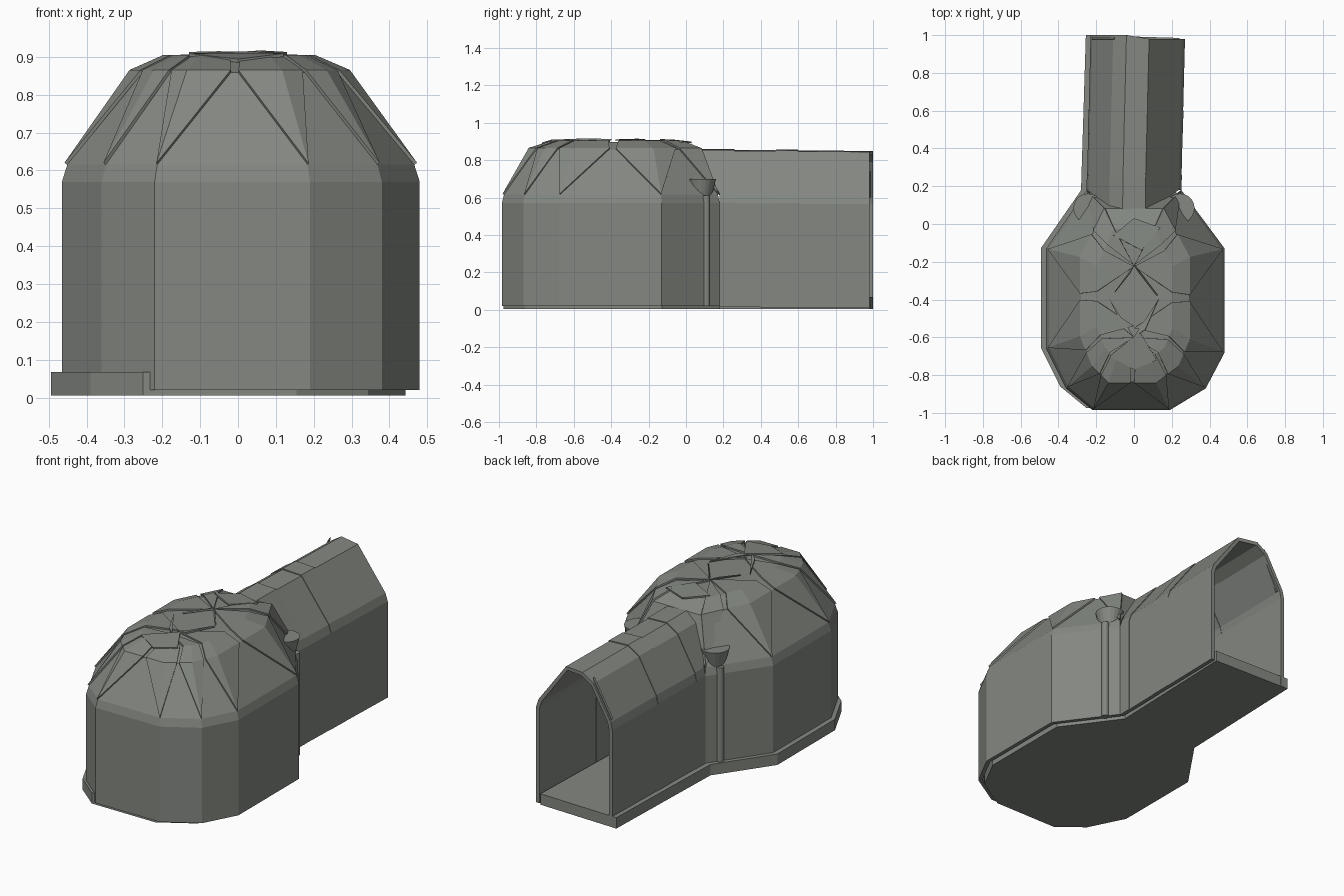
import bpy, bmesh
from mathutils import Vector

if "Cube" in bpy.data.objects:
    bpy.data.objects.remove(bpy.data.objects["Cube"])

grey = bpy.data.materials.new("grey_green_stone")
grey.diffuse_color = (0.23, 0.245, 0.22, 1)
grey.use_nodes = True
grey.node_tree.nodes["Principled BSDF"].inputs["Base Color"].default_value = grey.diffuse_color


def finish(name, bm):
    me = bpy.data.meshes.new(name)
    bm.to_mesh(me)
    bm.free()
    me.materials.append(grey)
    ob = bpy.data.objects.new(name, me)
    bpy.context.collection.objects.link(ob)
    return ob


def make(name, verts, faces, ref=None, thick=0, offset=-1):
    """Mesh from points; faces are turned away from ref, then given thickness."""
    bm = bmesh.new()
    vs = [bm.verts.new(v) for v in verts]
    for f in faces:
        bm.faces.new([vs[i] for i in f])
    bm.normal_update()
    if ref is None:
        bmesh.ops.recalc_face_normals(bm, faces=bm.faces)
    else:
        for f in bm.faces:
            if f.normal.dot(f.calc_center_median() - Vector(ref)) < 0:
                f.normal_flip()
    ob = finish(name, bm)
    if thick:
        m = ob.modifiers.new("thickness", 'SOLIDIFY')
        m.thickness = thick
        m.offset = offset
    return ob


def prism(name, outline, z0, z1):
    n = len(outline)
    verts = [(x, y, z0) for x, y in outline] + [(x, y, z1) for x, y in outline]
    faces = [tuple(range(n)), tuple(range(n, 2 * n))]
    faces += [(i, (i + 1) % n, (i + 1) % n + n, i + n) for i in range(n)]
    return make(name, verts, faces)


def cone(name, r1, r2, depth, pos):
    bm = bmesh.new()
    bmesh.ops.create_cone(bm, cap_ends=True, segments=20, radius1=r1, radius2=r2, depth=depth)
    bmesh.ops.translate(bm, verts=bm.verts, vec=pos)
    return finish(name, bm)


# Chamber plan, from the right tunnel corner round the front to the left one
plan = [(.25, .18), (.48, -.13), (.48, -.68), (.38, -.87), (.19, -.985),
        (-.22, -.985), (-.36, -.87), (-.465, -.66), (-.465, -.13), (-.25, .18)]
N = len(plan)
CY = -0.4


def ring(z, kx, kfront, kback):
    return [(x * kx, CY + (y - CY) * (kback if y > CY else kfront), z) for x, y in plan]


# Wall foot, wall top (slightly rounded bend), shoulder, crown
rings = [ring(.02, 1, 1, 1), ring(.57, 1, 1, 1), ring(.615, .97, .98, .985),
         ring(.858, .605, .745, .83), ring(.896, .42, .54, .65)]
TOP = len(rings) - 1
verts = [p for r in rings for p in r]

# Chamber shell, left open where the tunnel joins
faces = []
for r in range(TOP):
    for i in range(N):
        if i == N - 1 and r < TOP - 1:
            continue
        j = (i + 1) % N
        faces.append((r * N + i, r * N + j, r * N + N + j, r * N + N + i))
faces.append(tuple(range(TOP * N, TOP * N + N)))

# Collar closing the gap between dome shoulder and tunnel roof
k = len(verts)
verts += [(.06, .085, .85), (-.06, .085, .85)]
s = (TOP - 1) * N
faces += [(s - N, s, k), (s - 1, s + N - 1, k + 1), (s, s + N - 1, k + 1, k)]
make("chamber_shell", verts, faces, (0, CY, .4), .022)

# Raised gusset plates folding over each dome corner up to the crown
for i in range(N):
    p1, p2, p3 = (Vector(rings[q][i]) for q in (2, 3, 4))
    crown = Vector((0, max(-.6, min(-.22, p3.y)), .899))
    gv, gf = [p1, p2, p3, crown], []
    for j in (i - 1, i + 1):
        if 0 <= j < N:
            q = len(gv)
            gv += [p2.lerp(Vector(rings[3][j]), .46), p3.lerp(Vector(rings[4][j]), .42)]
            gf += [(0, q, 1), (1, q, q + 1, 2), (2, q + 1, 3)]
    make("dome_gusset", gv, gf, (0, CY, .3), .009, 1)

# Tunnel: overlapping arched bands from the chamber to the open back end
arch = [(.25, .015), (.25, .57), (.235, .615), (.06, .85), (-.06, .855),
        (-.13, .81), (-.24, .615), (-.25, .57), (-.25, .015)]
n = len(arch)
stops = [.18, .26, .48, .6, 1.0]
for b in range(4):
    s = 1.0 if b % 2 else 1.006
    tv = []
    for y in (stops[b], stops[b + 1]):
        t = (y - .18) / .82
        for x, z in arch:
            yy = y
            if b == 0 and y == stops[0] and z > .7:
                yy = .06
            if y == 1.0 and x > 0:
                yy = .98
            tv.append((x * s + .02 * t, yy, z * s - .006 * t))
    make("tunnel_band", tv, [(i, i + 1, n + i + 1, n + i) for i in range(n - 1)],
         (0, (stops[b] + stops[b + 1]) / 2, .4), .022)

# Torn flap hanging at the left of the tunnel mouth
make("mouth_flap", [(-.1, .99, .83), (-.22, .99, .62), (-.19, .985, .6), (-.12, .985, .74)],
     [(0, 1, 2, 3)], (0, 0, .7), .012)

# Floor slab, shifted left so its edge shows as a kerb on that side
slab = [(x * .99 - .033, y * .99) for x, y in plan]
prism("floor_slab", slab + [(-.255, 1.0), (.24, .985)], .005, .068)

# Bowls set into the dome slope beside the tunnel, each over a thin post
for side in (-1, 1):
    cone("wall_bowl", .052, .078, .1, (side * .243, .083, .65))
    cone("bowl_post", .02, .02, .59, (side * .295, .108, .315))

# Loose overlapping plates on the crown
plates = [
    [(-.11, -.06, .9), (0, .03, .89), (.14, -.02, .895), (.04, -.14, .904)],
    [(-.13, -.7, .9), (.03, -.57, .906), (.12, -.72, .9), (0, -.77, .885)],
    [(0, -.22, .904), (-.1, -.36, .904), (-.02, -.26, .906)],
    [(0, -.22, .904), (.12, -.38, .904), (.02, -.25, .906)],
    [(0, -.6, .904), (-.13, -.4, .904), (-.05, -.56, .906)],
    [(0, -.6, .904), (.13, -.4, .904), (.06, -.56, .908)],
]
for p in plates:
    make("crown_plate", p, [tuple(range(len(p)))], (0, CY, 0), .009, 1)
